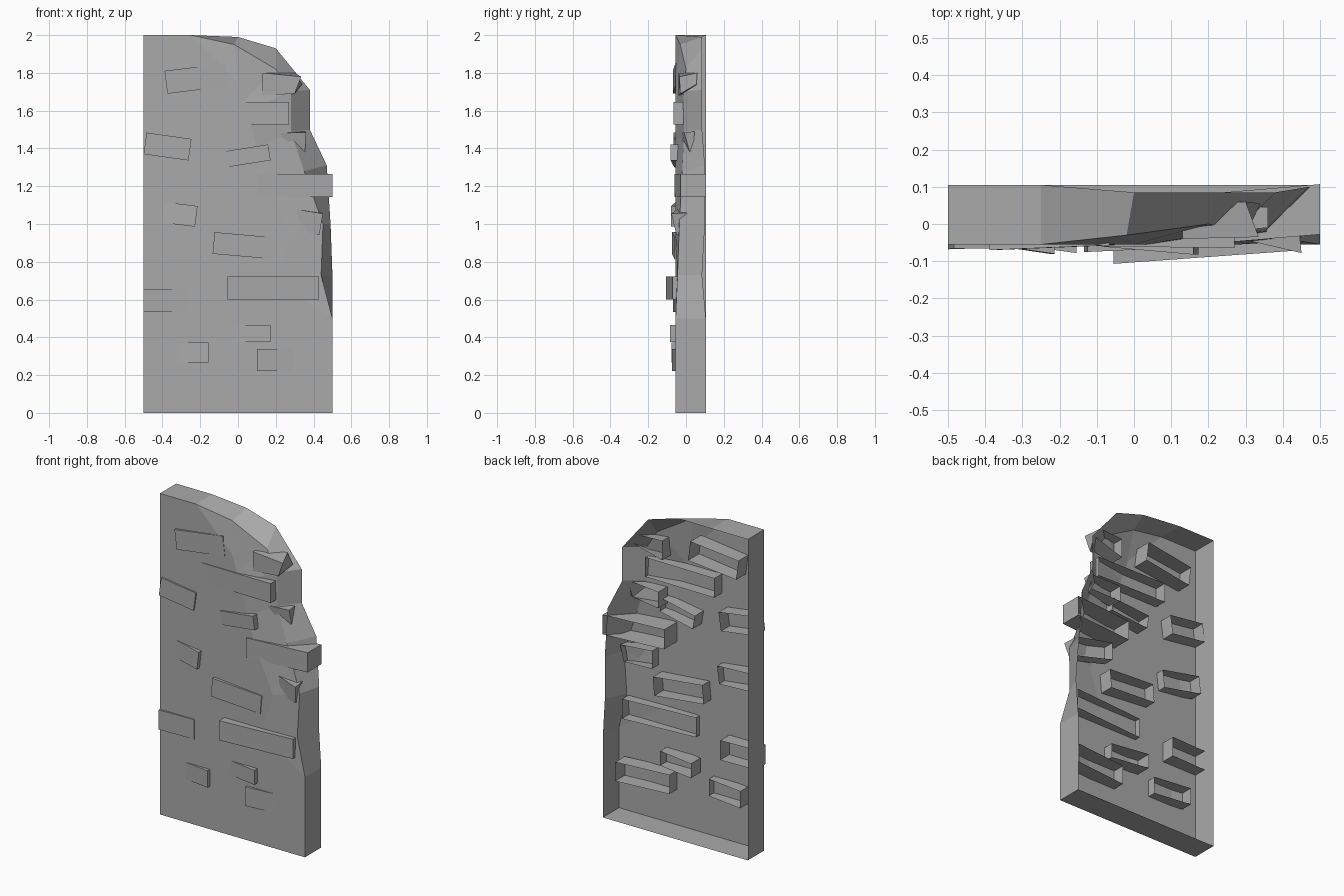
import bpy, bmesh
from math import radians, sin, cos

if "Cube" in bpy.data.objects:
    bpy.data.objects.remove(bpy.data.objects["Cube"], do_unlink=True)

stone = bpy.data.materials.new("grey stone")
stone.use_nodes = True
stone.diffuse_color = (0.4, 0.4, 0.4, 1)
bsdf = stone.node_tree.nodes["Principled BSDF"]
bsdf.inputs["Base Color"].default_value = (0.4, 0.4, 0.4, 1)
bsdf.inputs["Roughness"].default_value = 0.9


def finish(name, bm):
    mesh = bpy.data.meshes.new(name)
    bm.to_mesh(mesh)
    bm.free()
    mesh.materials.append(stone)
    obj = bpy.data.objects.new(name, mesh)
    bpy.context.collection.objects.link(obj)


def open_box(name, start, end):
    """Brick without a back; each end is front-low, front-high, back-high, back-low."""
    bm = bmesh.new()
    a = [bm.verts.new(p) for p in start]
    b = [bm.verts.new(p) for p in end]
    bm.faces.new(a[::-1])
    bm.faces.new(b)
    for i in (0, 1, 3):
        j = (i + 1) % 4
        bm.faces.new((a[i], a[j], b[j], b[i]))
    finish(name, bm)


def brick(name, x, z, w, h, roll, y_left, y_right, depth=0.095):
    c, s = cos(radians(roll)), sin(radians(roll))
    ends = []
    for u, y in ((-w / 2, y_left), (w / 2, y_right)):
        ends.append([(x + u * c - v * s, y + d, z + u * s + v * c)
                     for v, d in ((-h / 2, 0), (h / 2, 0), (h / 2, depth), (-h / 2, depth))])
    open_box(name, *ends)


# Wall shell: front outline, back outline and the fold where the broken edge bends back
FRONT, BACK = -0.055, 0.105
front = [(-.5, FRONT, 0), (-.5, FRONT, 2), (-.25, FRONT, 2), (-.02, -.03, 1.95),
         (.2, 0, 1.82), (.28, -.015, 1.7), (.28, -.01, 1.49), (.35, -.02, 1.28),
         (.45, -.035, 1), (.44, -.045, .73), (.5, FRONT, .5), (.5, FRONT, 0)]
back = [(-.5, BACK, 0), (-.5, BACK, 2), (-.25, BACK, 2), (0, .085, 1.99),
        (.2, .085, 1.93), (.38, .085, 1.71), (.38, .085, 1.5), (.47, .1, 1.31),
        (.49, .1, 1), (.5, .085, .73), (.5, BACK, .5), (.5, BACK, 0)]
fold = [(0, 1.75), (.03, 1.65), (.05, 1.6), (.1, 1.4), (.17, 1.2), (.28, .95), (.2, .7)]

bm = bmesh.new()
f = [bm.verts.new(p) for p in front]
b = [bm.verts.new(p) for p in back]
inner = [bm.verts.new((x, FRONT, z)) for x, z in fold]
bm.faces.new(f[:3] + inner + f[10:])
bm.faces.new((f[2], f[3], inner[0]))
for i in range(len(inner) - 1):
    bm.faces.new((inner[i], f[i + 3], f[i + 4], inner[i + 1]))
bm.faces.new((inner[-1], f[9], f[10]))
for i in range(len(f)):
    j = (i + 1) % len(f)
    bm.faces.new((f[i], b[i], b[j], f[j]))
bmesh.ops.recalc_face_normals(bm, faces=bm.faces)
finish("wall_shell", bm)

# Whole bricks: x, z, width, height, roll, front y at each end, depth
brick("brick_top", -.22, 1.77, .325, .122, 7, -.07, -.057, .11)
brick("brick_upper_long", .03, 1.587, .48, .12, 0, -.058, -.065, .08)
brick("brick_upper_side", -.373, 1.41, .24, .115, -8, -.066, -.064)
brick("brick_upper_middle", .045, 1.36, .245, .085, 9, -.061, -.082)
brick("brick_edge_long", .3, 1.203, .4, .122, 0, -.062, -.028, .135)
brick("brick_middle_side", -.34, 1.055, .24, .11, -7, -.045, -.08, .08)
brick("brick_middle", .035, .885, .33, .115, -5, -.075, -.06)
brick("brick_lower_long", .187, .662, .485, .122, 0, -.107, -.072, .09)
brick("brick_lower_side", -.38, .595, .24, .122, 0, -.068, -.06)
brick("brick_lower_middle", .052, .42, .24, .09, 0, -.045, -.085)
brick("brick_bottom_side", -.275, .32, .24, .105, 0, -.045, -.078, .075)
brick("brick_bottom_long", .275, .28, .35, .118, 0, -.073, -.04)

# Snapped bricks with a jagged outer end
open_box("broken_brick_top",
         [(.13, -.04, 1.68), (.13, -.04, 1.8), (.13, .05, 1.8), (.13, .05, 1.68)],
         [(.3, -.03, 1.69), (.335, -.035, 1.78), (.3, .06, 1.8), (.34, .055, 1.74)])
open_box("broken_brick_middle",
         [(.15, -.03, 1.38), (.15, -.03, 1.48), (.15, .06, 1.48), (.15, .06, 1.38)],
         [(.355, .02, 1.38), (.36, -.01, 1.485), (.36, .045, 1.49), (.35, .04, 1.4)])
open_box("broken_brick_lower",
         [(.2, -.02, .985), (.2, -.02, 1.095), (.2, .05, 1.095), (.2, .05, .985)],
         [(.43, -.05, .94), (.45, -.078, 1.055), (.44, .02, 1.06), (.43, 0, .95)])
